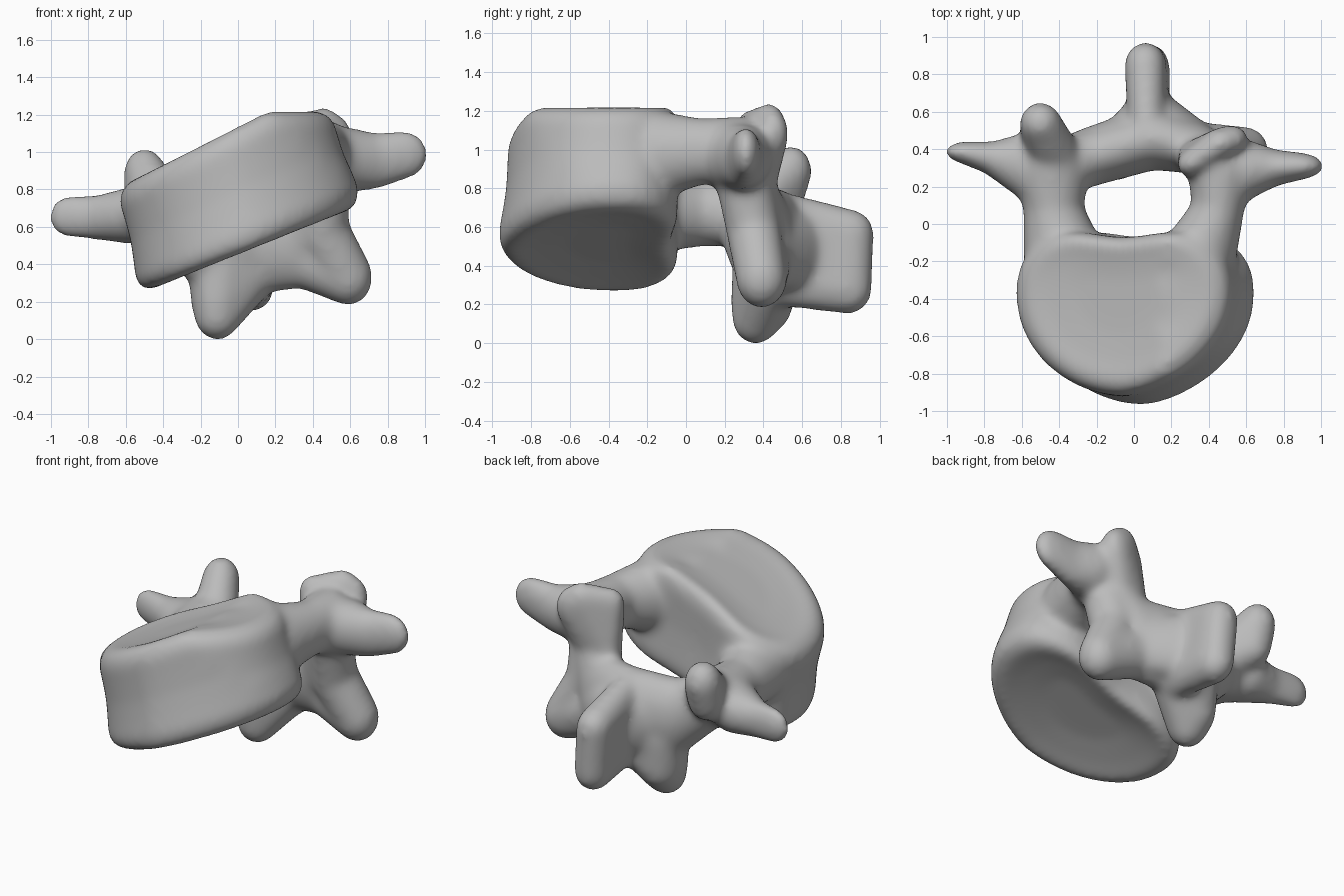
import bpy
import bmesh
import math
from mathutils import Vector

cube = bpy.data.objects.get("Cube")
if cube:
    bpy.data.objects.remove(cube, do_unlink=True)

bone = bmesh.new()
# Extra thickness that the final softening takes off again
allowance = Vector((0.012, 0.012, 0.012))


def lerp(a, b, t):
    return a + (b - a) * t


def signed_power(value, power):
    return math.copysign(abs(value) ** power, value)


def add_hull(*blobs):
    """Closed convex skin around ellipsoids given as (centre, radii)."""
    part = bmesh.new()
    ball = bmesh.new()
    bmesh.ops.create_icosphere(ball, subdivisions=3, radius=1)
    for centre, radii in blobs:
        for vert in ball.verts:
            part.verts.new(Vector(centre) + vert.co * (Vector(radii) + allowance))
    ball.free()
    result = bmesh.ops.convex_hull(part, input=list(part.verts))
    spare = set(result["geom_interior"]) | set(result["geom_unused"])
    loose = [item for item in spare if isinstance(item, bmesh.types.BMVert)]
    bmesh.ops.delete(part, geom=loose, context="VERTS")
    bmesh.ops.recalc_face_normals(part, faces=part.faces)
    mesh = bpy.data.meshes.new("part")
    part.to_mesh(mesh)
    part.free()
    bone.from_mesh(mesh)
    bpy.data.meshes.remove(mesh)


def add_chain(*blobs):
    """Limb made of hulls between neighbouring ellipsoids."""
    for first, second in zip(blobs, blobs[1:]):
        add_hull(first, second)


def body_ring(level, scale, count=64):
    """One heart-shaped slice of the tilted body."""
    ring = []
    for i in range(count):
        angle = math.tau * i / count
        across, along = math.cos(angle), math.sin(angle)
        back = along > 0
        if back:
            power = 0.75
        else:
            power = 1.3 if across > 0 else 1.05
        u = lerp(0.6, 0.57, level) * scale * signed_power(across, power)
        v = signed_power(along, 0.85 if back else 0.98)
        depth = 0.37 if back else lerp(0.61, 0.54, level)
        y = -0.37 + depth * v * scale
        if back:
            y -= 0.07 * v * math.exp(-(u / 0.25) ** 2)
        x = lerp(0.07, -0.08, level) + u
        z = lerp(0.475, 1.1, level) + u * lerp(0.4, 0.51, level)
        ring.append(bone.verts.new((x, y, min(z, lerp(0.76, 1.22, level)))))
    return ring


# Body: drum with rounded rims and slightly dished ends
slices = [(0.06, 0.4), (0.03, 0.68), (0, 0.86), (0.04, 0.96), (0.14, 1),
          (0.32, 0.985), (0.5, 0.975), (0.68, 0.985), (0.86, 1),
          (0.96, 0.96), (1, 0.86), (0.97, 0.68), (0.95, 0.4)]
rings = [body_ring(level, scale) for level, scale in slices]
for low, high in zip(rings, rings[1:]):
    for i in range(len(low)):
        j = (i + 1) % len(low)
        bone.faces.new((low[i], low[j], high[j], high[i]))
bone.faces.new(reversed(rings[0]))
bone.faces.new(rings[-1])

# Pedicles, flaring into the body and the arch
add_chain(((0.34, -0.16, 0.97), (0.2, 0.13, 0.22)),
          ((0.45, 0.08, 0.99), (0.13, 0.1, 0.16)),
          ((0.46, 0.28, 0.99), (0.16, 0.12, 0.17)))
add_chain(((-0.37, -0.17, 0.68), (0.21, 0.13, 0.2)),
          ((-0.43, 0.08, 0.67), (0.15, 0.1, 0.16)),
          ((-0.44, 0.3, 0.68), (0.19, 0.14, 0.17)))

# Transverse processes
add_chain(((0.48, 0.2, 0.97), (0.11, 0.14, 0.16)),
          ((0.6, 0.29, 0.96), (0.1, 0.15, 0.16)),
          ((0.73, 0.3, 0.95), (0.1, 0.09, 0.14)),
          ((0.885, 0.31, 0.985), (0.12, 0.06, 0.12)))
add_chain(((-0.47, 0.2, 0.67), (0.12, 0.14, 0.15)),
          ((-0.58, 0.31, 0.66), (0.1, 0.17, 0.14)),
          ((-0.74, 0.35, 0.65), (0.1, 0.08, 0.11)),
          ((-0.91, 0.385, 0.655), (0.09, 0.045, 0.1)))

# Superior articular processes: upright facet plates
add_hull(((0.3, 0.32, 1.09), (0.06, 0.06, 0.1)),
         ((0.46, 0.43, 1.13), (0.08, 0.07, 0.1)),
         ((0.52, 0.45, 1.08), (0.08, 0.07, 0.11)),
         ((0.42, 0.36, 0.85), (0.11, 0.1, 0.12)),
         ((0.3, 0.36, 0.8), (0.06, 0.07, 0.12)))
add_hull(((-0.5, 0.54, 0.89), (0.1, 0.1, 0.12)),
         ((-0.5, 0.5, 0.76), (0.1, 0.1, 0.12)),
         ((-0.42, 0.36, 0.72), (0.13, 0.12, 0.14)))

# Lamina bridging both sides behind the canal
add_chain(((0.42, 0.33, 0.8), (0.14, 0.12, 0.15)),
          ((0.32, 0.41, 0.54), (0.12, 0.13, 0.26)),
          ((0.1, 0.46, 0.52), (0.13, 0.16, 0.27)),
          ((-0.2, 0.37, 0.52), (0.12, 0.15, 0.23)),
          ((-0.4, 0.3, 0.66), (0.13, 0.14, 0.16)))

# Inferior articular processes
add_chain(((0.47, 0.28, 0.9), (0.12, 0.13, 0.15)),
          ((0.45, 0.35, 0.58), (0.13, 0.13, 0.15)),
          ((0.59, 0.39, 0.33), (0.12, 0.12, 0.14)),
          ((0.38, 0.41, 0.42), (0.12, 0.12, 0.15)))
add_hull(((-0.1, 0.4, 0.4), (0.16, 0.15, 0.16)),
         ((0.08, 0.45, 0.36), (0.11, 0.13, 0.15)),
         ((-0.11, 0.39, 0.2), (0.13, 0.15, 0.15)),
         ((-0.11, 0.36, 0.12), (0.11, 0.11, 0.115)))

# Spinous process: upright plate with a thicker root
add_hull(((0.07, 0.5, 0.64), (0.09, 0.1, 0.13)),
         ((0.09, 0.5, 0.33), (0.09, 0.1, 0.13)),
         ((0.06, 0.85, 0.57), (0.1, 0.11, 0.11)),
         ((0.08, 0.84, 0.28), (0.1, 0.11, 0.12)))
add_hull(((0.09, 0.62, 0.48), (0.12, 0.09, 0.2)),
         ((0.3, 0.46, 0.48), (0.12, 0.09, 0.18)),
         ((-0.1, 0.43, 0.48), (0.1, 0.08, 0.18)))

# Fuse the parts into one smooth bone
mesh = bpy.data.meshes.new("vertebra")
bone.to_mesh(mesh)
bone.free()
vertebra = bpy.data.objects.new("vertebra", mesh)
bpy.context.collection.objects.link(vertebra)

grey = bpy.data.materials.new("bone grey")
grey.use_nodes = True
colour = (0.5, 0.5, 0.5, 1)
grey.diffuse_color = colour
grey.node_tree.nodes["Principled BSDF"].inputs["Base Color"].default_value = colour
mesh.materials.append(grey)

fuse = vertebra.modifiers.new("fuse", "REMESH")
fuse.mode = "VOXEL"
fuse.voxel_size = 0.019
fuse.use_smooth_shade = True
soften = vertebra.modifiers.new("soften", "SMOOTH")
soften.factor = 0.5
soften.iterations = 26
